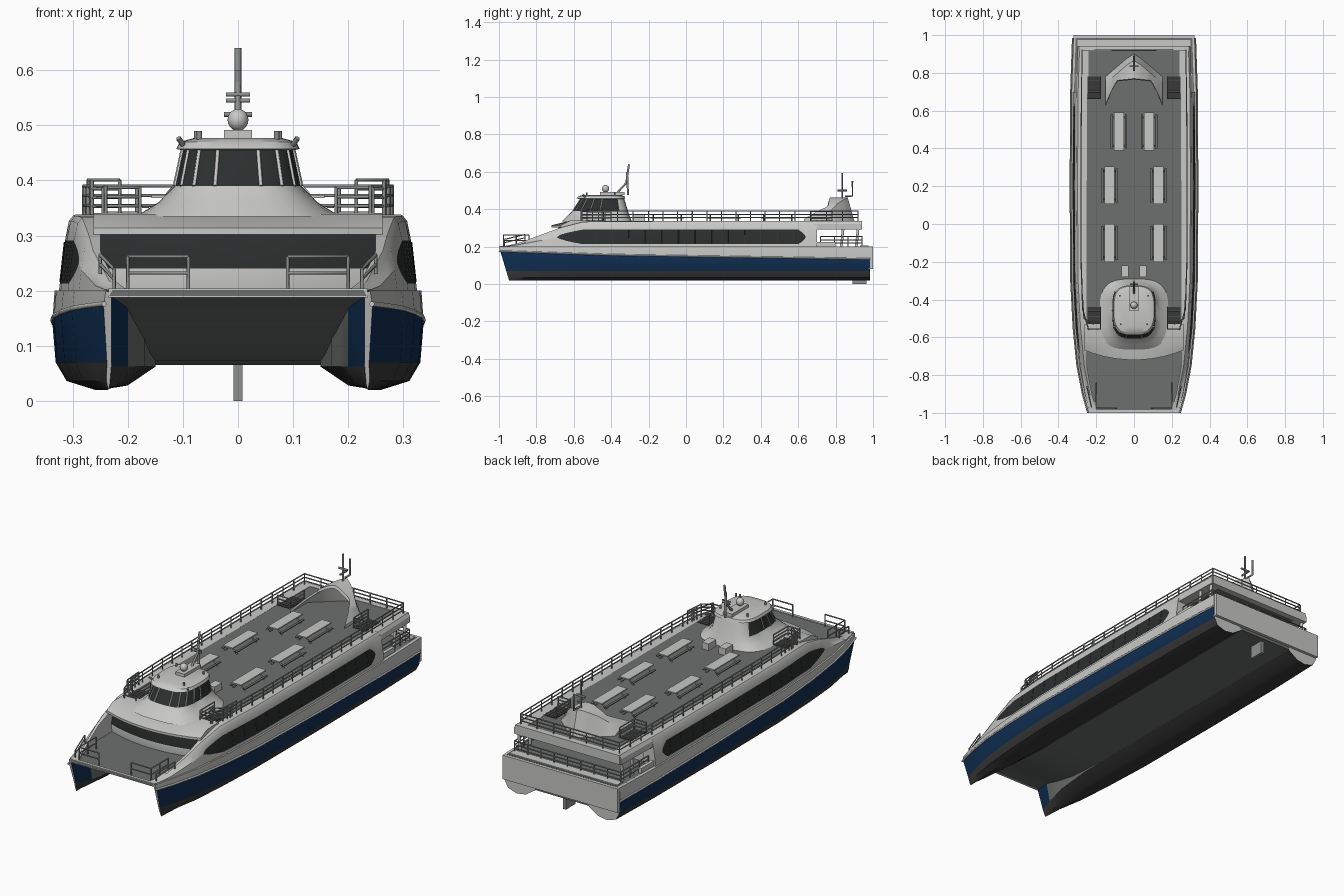
import bpy, bmesh, math
from mathutils import Vector

cube = bpy.data.objects.get("Cube")
if cube:
    bpy.data.objects.remove(cube, do_unlink=True)


def material(name, r, g, b):
    m = bpy.data.materials.new(name)
    m.use_nodes = True
    m.diffuse_color = (r, g, b, 1)
    m.node_tree.nodes["Principled BSDF"].inputs["Base Color"].default_value = (r, g, b, 1)
    return m


WHITE = material("off white paint", .58, .58, .57)
DECK = material("grey deck", .15, .16, .155)
BLUE = material("navy blue", .005, .028, .085)
BLACK = material("dark antifouling", .04, .04, .04)
GLASS = material("dark glass", .025, .028, .028)
RAIL = material("rail grey", .27, .28, .28)


def finish(obj, mats, smooth=True):
    bpy.context.scene.collection.objects.link(obj)
    for m in mats:
        obj.data.materials.append(m)
    if smooth:
        bpy.ops.object.select_all(action='DESELECT')
        obj.select_set(True)
        bpy.context.view_layer.objects.active = obj
        bpy.ops.object.shade_smooth_by_angle(angle=math.radians(32))
    return obj


def loft(name, sections, mats, rule=lambda i, j, c: 0, mirror=False):
    """Skin closed rings, cap both ends, colour faces by rule(station, strip, centre)."""
    bm = bmesh.new()
    rings = [[bm.verts.new(p) for p in s] for s in sections]
    n = len(rings[0])
    for i in range(len(rings) - 1):
        for j in range(n):
            k = (j + 1) % n
            f = bm.faces.new((rings[i][j], rings[i][k], rings[i + 1][k], rings[i + 1][j]))
            f.material_index = rule(i, j, f.calc_center_median())
    bm.faces.new(rings[0])
    bm.faces.new(rings[-1])
    bmesh.ops.recalc_face_normals(bm, faces=bm.faces)
    me = bpy.data.meshes.new(name)
    bm.to_mesh(me)
    bm.free()
    obj = finish(bpy.data.objects.new(name, me), mats)
    if mirror:
        obj.modifiers.new("mirror", 'MIRROR')
    return obj


def box(name, x, y, z, mat, mirror=False):
    ring = lambda yy: [(x[0], yy, z[0]), (x[1], yy, z[0]), (x[1], yy, z[1]), (x[0], yy, z[1])]
    return loft(name, [ring(y[0]), ring(y[1])], [mat], mirror=mirror)


def tubes(name, lines, radius, mat, mirror=False):
    cu = bpy.data.curves.new(name, 'CURVE')
    cu.dimensions = '3D'
    cu.bevel_depth, cu.bevel_resolution, cu.use_fill_caps = radius, 1, True
    if mirror:
        lines = lines + [[(-p[0], p[1], p[2]) for p in l] for l in lines]
    for l in lines:
        s = cu.splines.new('POLY')
        s.points.add(len(l) - 1)
        for pt, p in zip(s.points, l):
            pt.co = (*p, 1)
    return finish(bpy.data.objects.new(name, cu), [mat], False)


def railing(name, path, height, rails=3, step=.08, mirror=True):
    """Posts and horizontal rails along a path of deck points."""
    up = lambda p, h: (p[0], p[1], p[2] + h)
    lines = [[up(p, height * (k + 1) / rails) for p in path] for k in range(rails)]
    for a, b in zip(path, path[1:]):
        a, b = Vector(a), Vector(b)
        n = max(1, round((b - a).length / step))
        for k in range(n + 1):
            p = a.lerp(b, k / n)
            lines.append([tuple(p), up(p, height)])
    return tubes(name, lines, .0032, RAIL, mirror)


def interp(table, t):
    for (a, u), (b, v) in zip(table, table[1:]):
        if t <= b:
            return u + (v - u) * max(0, (t - a) / (b - a))
    return table[-1][1]


# Plan outline and heights along the length
outer = lambda y: interp([(-1, .24), (-.9, .268), (-.75, .297), (-.55, .317), (-.3, .33), (.2, .333), (.7, .33), (1, .32)], y)
tunnel = lambda y: interp([(-1, .23), (-.9, .2), (-.75, .17), (-.55, .15), (1, .15)], y)
blue_top = lambda y: interp([(-1, .172), (-.4, .152), (1, .13)], y)
under = lambda y: interp([(-1, .19), (-.9, .17), (-.7, .095), (-.5, .065), (1, .065)], y)
roofline = lambda y: interp([(-1, .202), (-.93, .207), (-.82, .247), (-.67, .302), (-.54, .335), (1, .338)], y)
inner = lambda y: min(.25, outer(y) - .045)
stations = [-1, -.96, -.9, -.82, -.75, -.65, -.55, -.42, -.3, -.05, .2, .45, .7, .85, .985]


# Twin hulls
def hull_ring(y):
    xo, xi = outer(y), tunnel(y)
    w = xo - xi
    pts = [(xo, .2), (xo + .004, blue_top(y)), (xo - .002, .07), (xo - .12 * w, .036), (xo - .4 * w, .02),
           (xi + .3 * w, .028), (xi, .062), (xi, .195)]
    rake = .3 * max(0, 1 - (y + 1) / .3)
    return [(x, y + rake * (.2 - z), z) for x, z in pts]


def hull_colour(i, j, c):
    if j == 1 or (j == 6 and i < 2):
        return 1
    return 2 if 2 <= j <= 5 else 3 if j == 6 else 0


loft("hull", [hull_ring(y) for y in stations], [WHITE, BLUE, BLACK, DECK], hull_colour, True)
tubes("rub_rail", [[(outer(y) + .003, y, blue_top(y) + .004) for y in stations]], .005, WHITE, True)

# Main deck and the bridging tunnel roof
loft("main_deck", [[(-outer(y) + .012, y, .201), (outer(y) - .012, y, .201), (tunnel(y) + .004, y, under(y)),
                    (-tunnel(y) - .004, y, under(y))] for y in stations], [DECK])
box("bow_lip", (-.235, .235), (-1, -.985), (.188, .204), WHITE)
box("transom", (-.32, .32), (.97, 1), (.08, .2), WHITE)
box("stern_step", (-.3, .3), (.93, .975), (.19, .206), WHITE)
box("centre_rudder", (-.008, .008), (.89, .965), (0, .07), RAIL)


# Side walls with a long window band that closes at both ends
def wall_ring(y):
    xo, top = outer(y), roofline(y)
    h = .039 * max(0, min(1, (y + .69) / .14, (.64 - y) / .04)) ** .6
    mid = min(.252, .2 + (top - .2) * .52)
    x = lambda z: xo - .008 - .012 * (z - .2) / .1
    return [(x(.2), y, .2), (x(mid - h), y, mid - h), (x(mid + h), y, mid + h),
            (xo - .026, y, max(top - .01, mid + h)), (xo - .034, y, top), (inner(y), y, top), (inner(y), y, .2)]


wall_y = stations[:4] + [-.75, -.69, -.675, -.64, -.6, -.55, -.42, -.3, -.05, .2, .45, .6, .62, .635, .64, .7]
loft("side_wall", [wall_ring(y) for y in wall_y], [WHITE, GLASS],
     lambda i, j, c: int(j == 1 and -.69 < c.y < .64), True)
tubes("window_mullions", [[(outer(y) - .0105, y, .216), (outer(y) - .0185, y, .288)]
                          for y in [-.48 + .088 * k for k in range(13)]], .0022, BLACK, True)

# Overhanging roof at the stern, rear wall and posts
loft("roof_fascia", [[(outer(y) - .025, y, .292), (outer(y) - .024, y, .322), (outer(y) - .034, y, .338),
                      (.24, y, .338), (.24, y, .292)] for y in (.69, .8, .9, .94)], [WHITE], mirror=True)
box("roof_stern_edge", (-.29, .29), (.915, .942), (.292, .338), WHITE)
box("roof_deck", (-.252, .252), (-.58, .92), (.295, .3365), DECK)
box("rear_wall", (-.28, .28), (.67, .69), (.2, .295), WHITE)
box("rear_windows", (-.22, .22), (.688, .695), (.225, .285), GLASS)
tubes("roof_posts", [[(.285, y, .2), (.285, y + .01, .295)] for y in (.83, .91)], .008, WHITE, True)
box("side_bulwark", (.295, .312), (.69, .8), (.2, .225), WHITE, True)

# Front saloon windows under a curved brow
across = [-.262 + .0524 * k for k in range(11)]
front = lambda x: -.72 + .05 * (x / .26) ** 2
loft("saloon_front", [[(x, front(x) + .03, .2), (x, front(x) + .025, .24), (x, front(x) + .04, .303),
                       (x, -.56, .303), (x, -.56, .2)] for x in across], [WHITE, GLASS], lambda i, j, c: int(j == 1))
loft("saloon_brow", [[(x, front(x), .302), (x, front(x), .314), (x, -.62, .339), (x, -.53, .341), (x, -.53, .302)]
                     for x in across], [WHITE])


# Wheelhouse on its skirt
def oval(z, w, yf, yb, n=32):
    ring = []
    for k in range(n):
        a = 2 * math.pi * k / n
        c, s = math.cos(a), math.sin(a)
        px = math.copysign(abs(c) ** .62, c)
        py = math.copysign(abs(s) ** .62, s)
        ring.append((w * px, (yf + yb) / 2 + (yb - yf) / 2 * py, z))
    return ring


sill, head = oval(.39, .115, -.607, -.31), oval(.455, .101, -.565, -.33)
loft("wheelhouse", [oval(.335, .185, -.665, -.29), oval(.36, .145, -.64, -.3), sill, head,
                    oval(.457, .112, -.588, -.325), oval(.47, .106, -.575, -.33), oval(.477, .08, -.545, -.35)],
     [WHITE, GLASS], lambda i, j, c: int(i == 2 and c.y < -.37))
tubes("wheelhouse_mullions", [[sill[k], head[k]] for k in (0, 17, 19, 21, 23, 25, 27, 29, 31, 16)], .0035, WHITE)

# Mast, radar, dome and roof lights
tubes("fore_mast", [[(0, -.38, .475), (0, -.32, .54), (0, -.305, .64)], [(0, -.31, .475), (0, -.315, .6)]], .006, RAIL)
tubes("mast_arms", [[(-.022, -.32, z), (.022, -.32, z)] for z in (.545, .556)], .004, RAIL)
box("mast_foot", (-.025, .025), (-.46, -.33), (.475, .492), WHITE)
loft("radar_dome", [[(.019 * math.sin(t) * math.cos(a), -.43 + .019 * math.sin(t) * math.sin(a), .51 - .02 * math.cos(t))
                     for a in [math.tau * k / 12 for k in range(12)]]
                    for t in [.15 + .355 * k for k in range(9)]], [WHITE])
tubes("roof_lights", [[(.07, -.53, .47), (.07, -.53, .49)], [(.1, -.54, .465), (.108, -.55, .477)],
                      [(.075, -.38, .47), (.075, -.38, .49)]], .005, RAIL, True)
box("deck_lockers", (.028, .066), (-.28, -.22), (.336, .37), WHITE, True)

# Swept arch at the stern, with masts
arch = []
for k in range(-12, 13):
    x = k * .0125
    a = abs(x)
    top = interp([(0, .462), (.03, .455), (.075, .43), (.12, .39), (.15, .352)], a)
    yf = interp([(0, .765), (.09, .755), (.12, .7), (.15, .63)], a)
    yb = interp([(0, .9), (.04, .875), (.15, .78)], a)
    arch.append([(x, yf, top - .014), (x, yf + .005, top), (x, yb - .035, top), (x, yb, .337),
                 (x, yb - .012, .337), (x, yb - .045, top - .014)])
loft("stern_arch", arch, [WHITE])
tubes("stern_masts", [[(0, .835, .45), (0, .835, .595)], [(0, .85, .47), (0, .89, .47), (0, .89, .55)],
                      [(-.025, .835, .52), (.025, .835, .52)], [(0, .81, .5), (0, .86, .5)]], .005, RAIL)

# Tables with benches on the roof deck
for n, (x, y) in enumerate([(.08, .49), (.13, .205), (.13, -.1)]):
    box(f"table_top_{n}", (x - .027, x + .027), (y - .1, y + .1), (.368, .374), WHITE, True)
    tubes(f"table_legs_{n}", [[(x - .035, y + d, .336), (x, y + d, .368), (x + .035, y + d, .336)]
                              for d in (-.075, .075)], .004, RAIL, True)
    for s in (-1, 1):
        box(f"bench_{n}_{s}", (x + s * .038 - .006, x + s * .038 + .006), (y - .09, y + .09), (.35, .354), DECK, True)

# Stair wells and railings
for name, y in (("fore", -.49), ("aft", .73)):
    box(f"{name}_stair_well", (.178, .245), (y - .065, y + .05), (.335, .339), BLACK, True)
    railing(f"{name}_stair_rail", [(.245, y - .065, .337), (.178, y - .065, .337), (.178, y + .05, .337)], .05)
    tubes(f"{name}_stair_steps", [[(.182, y + d, .341), (.242, y + d, .341)] for d in (-.03, 0, .03)], .003, RAIL, True)
railing("roof_rail", [(.24, -.56, .337), (.272, -.45, .337), (.28, -.2, .337), (.28, .5, .337),
                      (.275, .92, .337), (0, .92, .337)], .053)
railing("fore_quarter_rail", [(.215, -.53, .337), (.265, -.5, .337), (.272, -.4, .337)], .064, 4, .04)
railing("bow_rail", [(.2, -.84, .202), (.2, -.975, .202), (.09, -.975, .202)], .06, 2)
railing("bow_side_rail", [(.225, -.97, .204), (.25, -.86, .23)], .035, 2)
railing("stern_rail", [(.295, .72, .2), (.295, .94, .2), (0, .94, .2)], .055)
